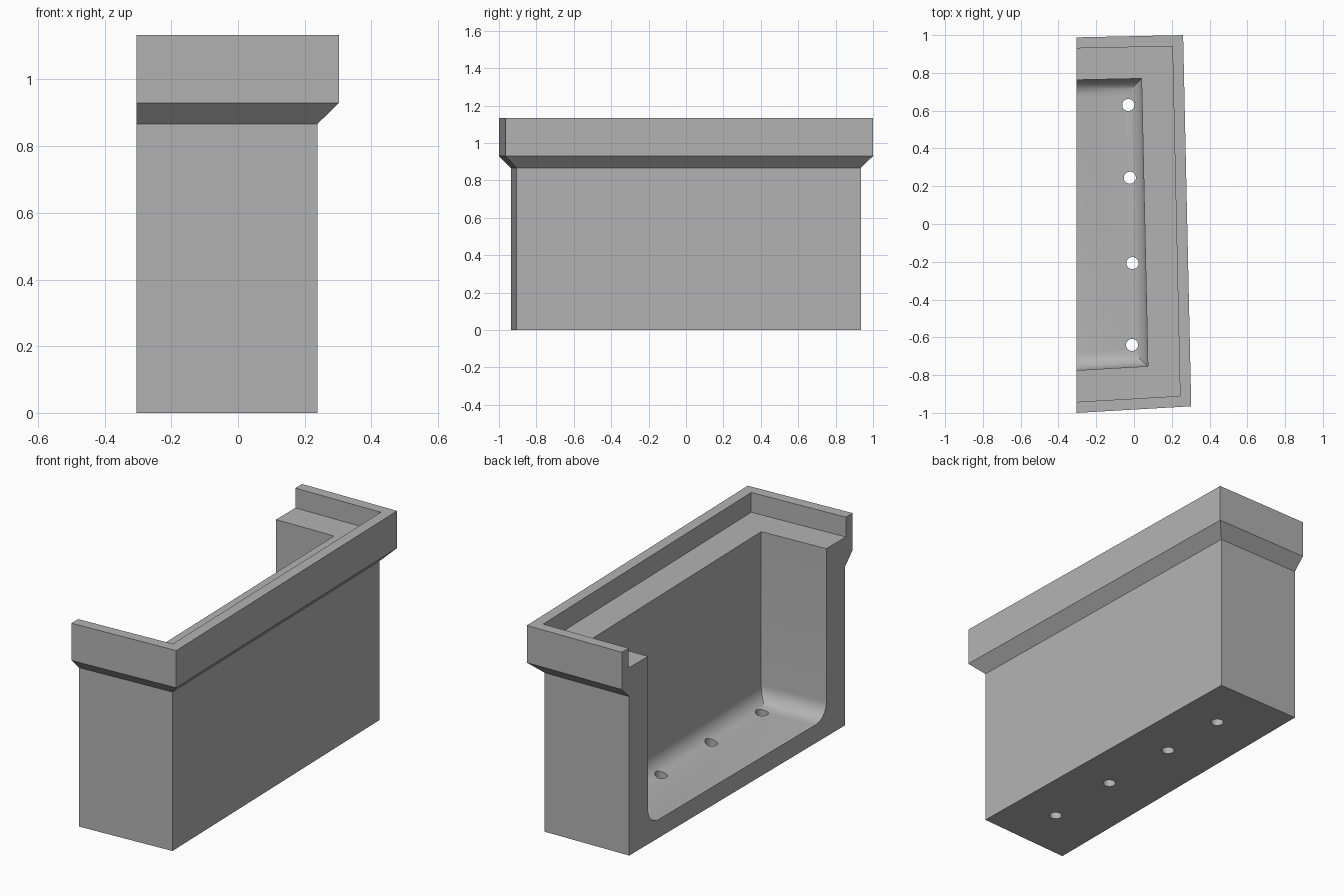
import bpy, bmesh, math
from mathutils import Vector, Matrix, geometry

cube = bpy.data.objects.get("Cube")
if cube:
    bpy.data.objects.remove(cube, do_unlink=True)

CUT_X = -0.305                      # open side plane
OUTLINE = [Vector(p) for p in ((CUT_X, 0.988), (0.26, 1.0), (0.303, -0.965), (CUT_X, -1.0))]
FLOOR, RADIUS, STEPS = 0.10, 0.09, 8

stone = bpy.data.materials.new("Grey concrete")
stone.use_nodes = True
GREY = (0.45, 0.45, 0.45, 1)
stone.diffuse_color = GREY
stone.node_tree.nodes["Principled BSDF"].inputs["Base Color"].default_value = GREY


def inset_outline(d):
    """Move the three walls inward by d, keeping the ends on the open plane."""
    lines = []
    for a, b in zip(OUTLINE, OUTLINE[1:]):
        t = (b - a).normalized()
        n = Vector((t.y, -t.x)) * d
        lines.append((a + n, b + n))
    plane = (Vector((CUT_X, -2)), Vector((CUT_X, 2)))
    lines = [plane] + lines + [plane]
    return [geometry.intersect_line_line(*[p.to_3d() for p in (*l, *m)])[0]
            for l, m in zip(lines, lines[1:])]


def make_object(name, bm):
    bmesh.ops.recalc_face_normals(bm, faces=bm.faces)
    mesh = bpy.data.meshes.new(name)
    bm.to_mesh(mesh)
    bm.free()
    mesh.materials.append(stone)
    obj = bpy.data.objects.new(name, mesh)
    bpy.context.collection.objects.link(obj)
    return obj


# Wall section as (inset, height): outside, rim, ledge, then rounded trough
section = [(0.063, 0), (0.063, 0.867), (0, 0.93), (0, 1.133),
           (0.058, 1.133), (0.058, 1.025), (0.225, 1.025)]
for i in range(STEPS + 1):
    a = math.pi / 2 * i / STEPS
    section.append((0.225 + RADIUS * (1 - math.cos(a)), FLOOR + RADIUS * (1 - math.sin(a))))

bm = bmesh.new()
rings = [[bm.verts.new((p.x, p.y, z)) for p in inset_outline(d)] for d, z in section]
for lower, upper in zip(rings, rings[1:]):
    for i in range(3):
        bm.faces.new((lower[i], lower[i + 1], upper[i + 1], upper[i]))
bm.faces.new(rings[0])
bm.faces.new(rings[-1])
bm.faces.new([r[0] for r in rings] + [r[3] for r in reversed(rings)])
planter = make_object("trough_half", bm)

# Drain holes
bm = bmesh.new()
for x, y in ((-0.03, 0.63), (-0.022, 0.245), (-0.008, -0.207), (-0.01, -0.64)):
    bmesh.ops.create_cone(bm, cap_ends=True, segments=32, radius1=0.032, radius2=0.032,
                          depth=0.6, matrix=Matrix.Translation((x, y, 0.1)))
drills = make_object("drain_hole_cutter", bm)
drills.hide_render = True

bpy.context.view_layer.objects.active = planter
planter.select_set(True)
cut = planter.modifiers.new("Drain holes", 'BOOLEAN')
cut.operation = 'DIFFERENCE'
cut.solver = 'EXACT'
cut.object = drills
bpy.ops.object.modifier_apply(modifier=cut.name)
bpy.data.objects.remove(drills, do_unlink=True)
bpy.ops.object.shade_smooth_by_angle(angle=math.radians(30))
